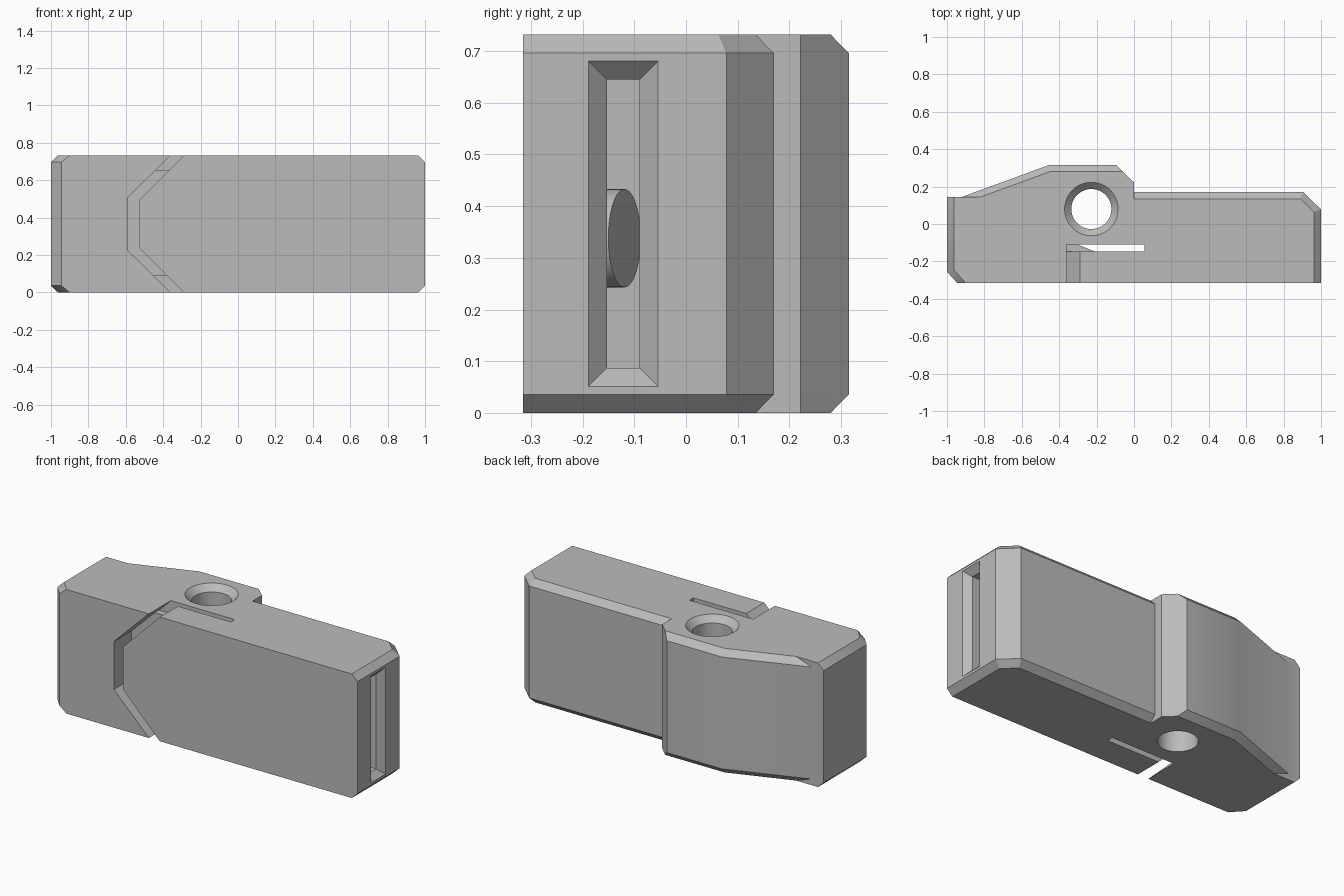
import bpy, bmesh, math
from mathutils import Vector

if "Cube" in bpy.data.objects:
    bpy.data.objects.remove(bpy.data.objects["Cube"])

H, C = 0.732, 0.036     # body height and chamfer size

grey = bpy.data.materials.new("plain grey")
grey.use_nodes = True
grey.diffuse_color = (0.5, 0.5, 0.5, 1)
grey.node_tree.nodes["Principled BSDF"].inputs["Base Color"].default_value = (0.5, 0.5, 0.5, 1)


def loft(name, rings):
    """Closed solid through rings that share one point count."""
    bm = bmesh.new()
    loops = [[bm.verts.new(p) for p in ring] for ring in rings]
    for a, b in zip(loops, loops[1:]):
        for i in range(len(a)):
            j = (i + 1) % len(a)
            bm.faces.new((a[i], a[j], b[j], b[i]))
    bm.faces.new(loops[0][::-1])
    bm.faces.new(loops[-1])
    bmesh.ops.recalc_face_normals(bm, faces=bm.faces)
    mesh = bpy.data.meshes.new(name)
    bm.to_mesh(mesh)
    bm.free()
    mesh.materials.append(grey)
    obj = bpy.data.objects.new(name, mesh)
    bpy.context.collection.objects.link(obj)
    return obj


def circle(centre, radius, axis, n=64):
    axis = Vector(axis).normalized()
    u = axis.orthogonal().normalized()
    v = axis.cross(u)
    return [Vector(centre) + radius * (math.cos(t) * u + math.sin(t) * v)
            for t in (2 * math.pi * i / n for i in range(n))]


def end_rect(x, grow):
    """Slot cross-section at a given x, enlarged by grow."""
    y0, y1, z0, z1 = -0.153 - grow, -0.09 + grow, 0.087 - grow, 0.645 + grow
    return [(x, y0, z0), (x, y1, z0), (x, y1, z1), (x, y0, z1)]


def front_prism(name, outline, y0, y1):
    return loft(name, [[(x, y, z) for x, z in outline] for y in (y0, y1)])


def combine(target, tool, operation):
    mod = target.modifiers.new(tool.name, 'BOOLEAN')
    mod.operation, mod.object, mod.solver = operation, tool, 'EXACT'
    bpy.context.view_layer.objects.active = target
    bpy.ops.object.modifier_apply(modifier=mod.name)
    bpy.data.objects.remove(tool)


# Body: full outline in the middle, inset outline at top and bottom
outer = [(-0.945, -0.315), (-1, -0.255), (-1, 0.145), (-0.92, 0.145), (-0.455, 0.315),
         (-0.095, 0.315), (0, 0.222), (0, 0.17), (0.905, 0.17), (1, 0.078), (1, -0.315)]
inset = [(-0.9, -0.315), (-0.963, -0.245), (-0.963, 0.145), (-0.82, 0.145), (-0.448, 0.28),
         (-0.06, 0.28), (0, 0.222), (0, 0.135), (0.89, 0.135), (0.963, 0.063), (0.963, -0.315)]
levels = [(inset, 0), (outer, C), (outer, H - C), (inset, H)]
body = loft("buckle_body", [[(x, y, z) for x, y in pts] for pts, z in levels])

# Countersunk vertical hole
hx, hy, r = -0.228, 0.08, 0.107
combine(body, loft("hole_cutter", [circle((hx, hy, z), rad, (0, 0, 1)) for z, rad in
        [(-0.1, r), (H - C, r), (H, r + C), (H + C, r + 2 * C)]]), 'DIFFERENCE')

# Flared slot in the end
combine(body, loft("slot_cutter", [end_rect(0.15, 0), end_rect(1 - C, 0),
        end_rect(1, C), end_rect(1 + C, 2 * C)]), 'DIFFERENCE')

# Angled groove around the release tab, and the slit behind the tab
edge = [(-0.32, -0.04), (-0.59, 0.225), (-0.59, H - 0.225), (-0.32, H + 0.04)]
inner = [(-0.25, -0.04), (-0.53, 0.24), (-0.53, H - 0.24), (-0.25, H + 0.04)]
combine(body, front_prism("groove_cutter", edge + inner[::-1], -0.4, -0.11), 'DIFFERENCE')
combine(body, front_prism("slit_cutter", edge + [(0.055, H + 0.04), (0.055, -0.04)],
                          -0.147, -0.11), 'DIFFERENCE')

# Wedge catch joining the tab and the body
wedge = [(-0.6, -0.15), (-0.21, -0.15), (-0.21, -0.147), (-0.3, -0.11), (-0.3, -0.1), (-0.6, -0.1)]
combine(body, loft("catch", [[(x, y, z) for x, y in wedge] for z in (0.09, 0.655)]), 'UNION')

# Sloped latch button inside the slot
axis = Vector((0.33, 0.944, 0))
top = Vector((0.42, -0.119, 0.338))
button = loft("latch_button", [circle(top - axis * 0.1, 0.095, axis), circle(top, 0.095, axis)])

for obj in (body, button):
    bpy.ops.object.select_all(action='DESELECT')
    obj.select_set(True)
    bpy.context.view_layer.objects.active = obj
    bpy.ops.object.shade_smooth_by_angle(angle=math.radians(30))
